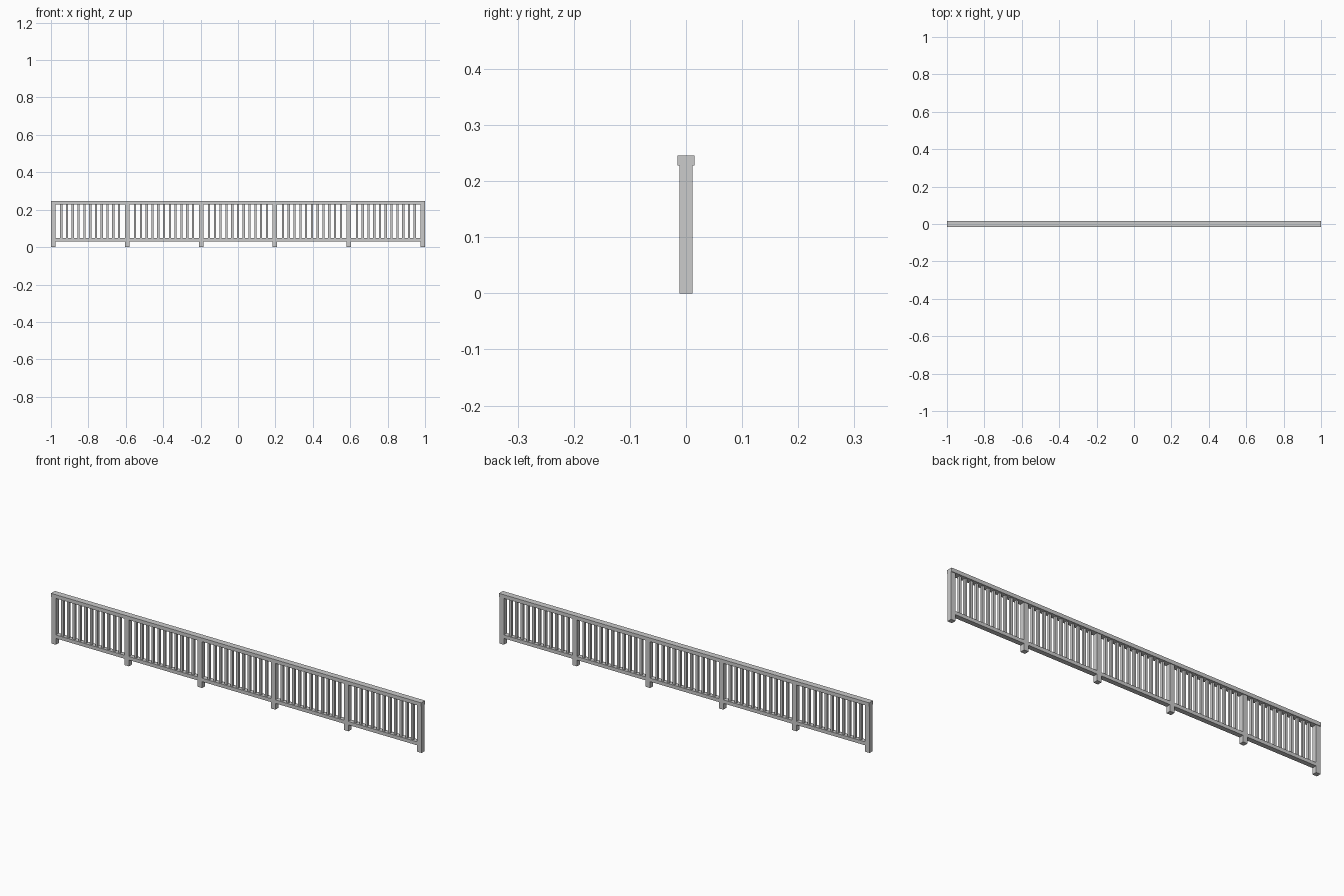
import bpy

if "Cube" in bpy.data.objects:
    bpy.data.objects.remove(bpy.data.objects["Cube"])

def box(name, x0, x1, y, z0, z1):
    bpy.ops.mesh.primitive_cube_add(size=1, location=((x0 + x1) / 2, 0, (z0 + z1) / 2))
    o = bpy.context.object
    o.name = name
    o.scale = (x1 - x0, 2 * y, z1 - z0)
    bpy.ops.object.transform_apply(location=False, rotation=False, scale=True)
    return o

POST_W, BAYS, BALUSTERS = 0.024, 5, 11
step = (2 - POST_W) / BAYS
xs = [-1 + POST_W / 2 + i * step for i in range(BAYS + 1)]

# Handrail along the whole top
box("top_rail", -1, 1, 0.015, 0.228, 0.246)

# Square posts reaching the ground
for x in xs:
    box("post", x - POST_W / 2, x + POST_W / 2, 0.0117, 0, 0.229)

# Each bay: lower rail and evenly spaced balusters
for x in xs[:-1]:
    a, b = x + POST_W / 2, x + step - POST_W / 2
    box("bottom_rail", a, b, 0.0117, 0.031, 0.048)
    gap = (b - a) / (BALUSTERS + 1)
    for k in range(1, BALUSTERS + 1):
        c = a + k * gap
        box("baluster", c - 0.0058, c + 0.0058, 0.0058, 0.047, 0.229)
